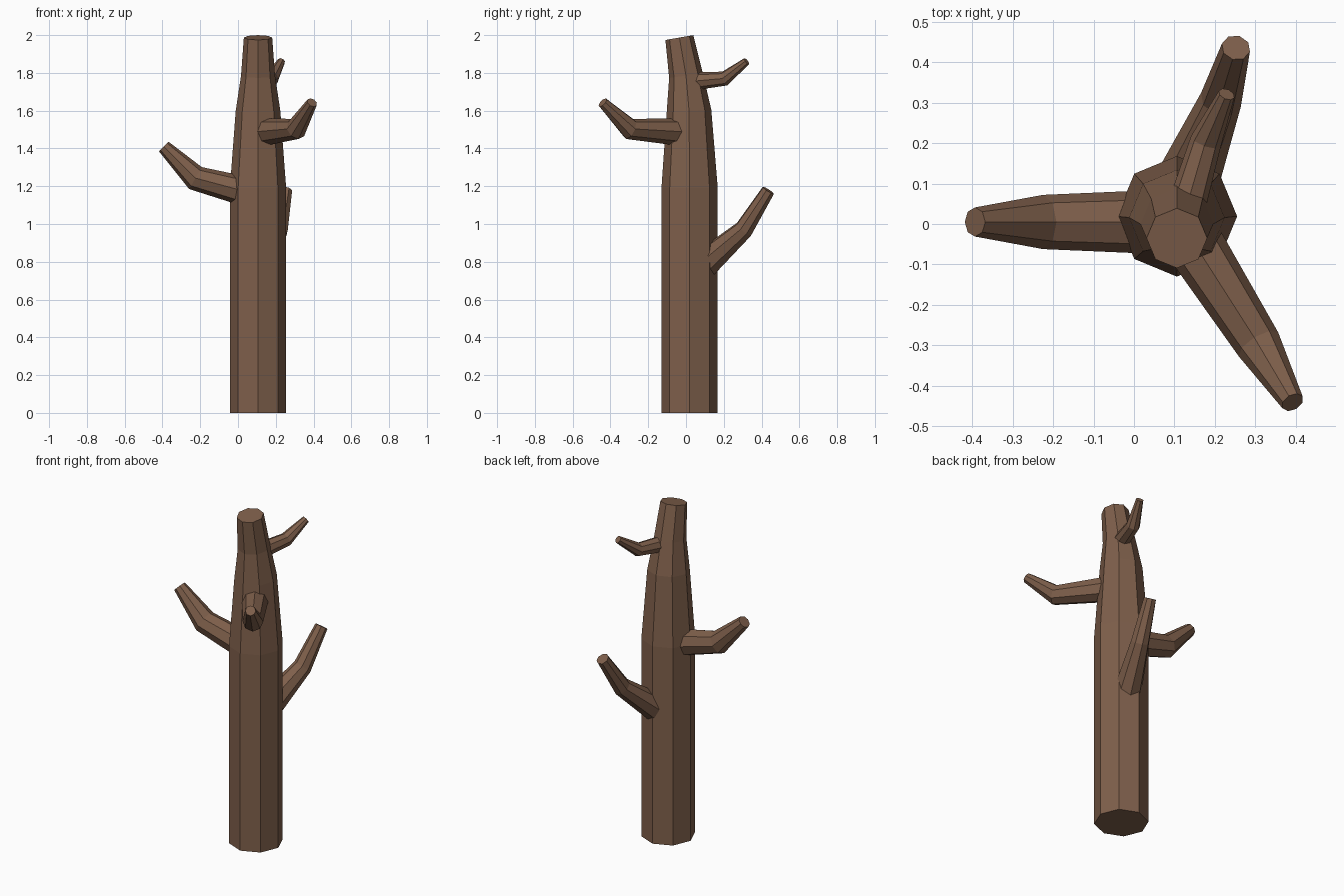
import bpy, bmesh, math
from mathutils import Vector

if "Cube" in bpy.data.objects:
    bpy.data.objects.remove(bpy.data.objects["Cube"])

bark = bpy.data.materials.new("bark")
bark.diffuse_color = (0.21, 0.115, 0.07, 1)
bark.use_nodes = True
bark.node_tree.nodes["Principled BSDF"].inputs["Base Color"].default_value = bark.diffuse_color


def tapered_limb(name, path, side=None, sides=8):
    """Faceted tube through (x, y, z, radius) stations, rings mitred at bends."""
    pts = [Vector(p[:3]) for p in path]
    bm = bmesh.new()
    rings = []
    for i, p in enumerate(pts):
        d = Vector()
        if i > 0:
            d += (p - pts[i - 1]).normalized()
        if i < len(pts) - 1:
            d += (pts[i + 1] - p).normalized()
        d.normalize()
        u = Vector(side) if side else d.cross(Vector((0, 0, 1)))
        u = (u - d * u.dot(d)).normalized()
        v = d.cross(u)
        r = path[i][3]
        rings.append([bm.verts.new(p + r * (u * math.cos(a) + v * math.sin(a)))
                      for a in (2 * math.pi * k / sides for k in range(sides))])
    for a, b in zip(rings, rings[1:]):
        for k in range(sides):
            n = (k + 1) % sides
            bm.faces.new((a[k], a[n], b[n], b[k]))
    bm.faces.new(rings[0][::-1])
    bm.faces.new(rings[-1])
    bmesh.ops.recalc_face_normals(bm, faces=bm.faces)
    mesh = bpy.data.meshes.new(name)
    bm.to_mesh(mesh)
    bm.free()
    mesh.materials.append(bark)
    obj = bpy.data.objects.new(name, mesh)
    bpy.context.collection.objects.link(obj)


# Trunk, leaning to the front near its top
tapered_limb("trunk", [(0.106, 0.019, 0, 0.149), (0.106, 0.019, 1.19, 0.149),
                       (0.106, 0.016, 1.60, 0.118), (0.106, 0.0, 1.785, 0.090),
                       (0.106, -0.035, 1.987, 0.075)], side=(1, 0, 0))

# Broken branches: base inside the trunk, elbow, tip
branches = {
    "left_branch": [(0.03, 0.005, 1.175, 0.078), (-0.225, 0.005, 1.243, 0.067),
                    (-0.393, 0.005, 1.41, 0.036)],
    "front_branch": [(0.15, -0.05, 1.488, 0.072), (0.308, -0.298, 1.503, 0.057),
                     (0.392, -0.441, 1.643, 0.029)],
    "low_back_branch": [(0.13, 0.10, 0.79, 0.079), (0.215, 0.307, 0.972, 0.052),
                        (0.252, 0.436, 1.178, 0.036)],
    "high_back_branch": [(0.135, 0.06, 1.757, 0.046), (0.178, 0.205, 1.770, 0.039),
                         (0.229, 0.321, 1.861, 0.021)],
}
for name, path in branches.items():
    tapered_limb(name, path)
